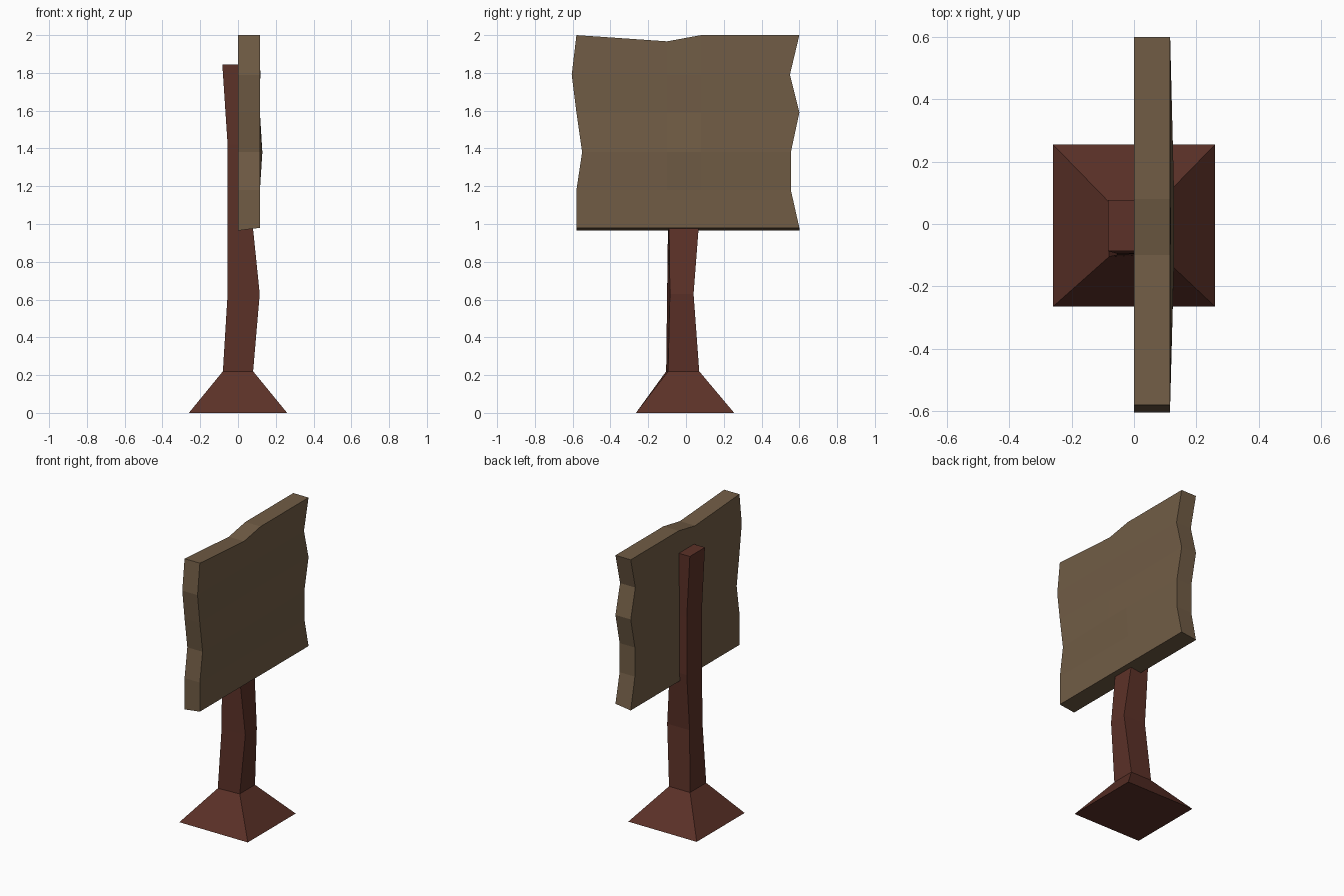
import bpy
import bmesh

cube = bpy.data.objects.get("Cube")
if cube:
    bpy.data.objects.remove(cube, do_unlink=True)


def make_material(name, color):
    mat = bpy.data.materials.new(name)
    mat.use_nodes = True
    mat.diffuse_color = color
    mat.node_tree.nodes["Principled BSDF"].inputs["Base Color"].default_value = color
    return mat


def finish(name, bm, mat):
    bmesh.ops.recalc_face_normals(bm, faces=bm.faces)
    mesh = bpy.data.meshes.new(name)
    bm.to_mesh(mesh)
    bm.free()
    mesh.materials.append(mat)
    obj = bpy.data.objects.new(name, mesh)
    bpy.context.collection.objects.link(obj)
    return obj


def loft(name, rings, mat):
    """Four-sided column through rings of (z, x min, x max, y min, y max, front skew)."""
    bm = bmesh.new()
    loops = []
    for z, x0, x1, y0, y1, skew in rings:
        corners = [(x0, y0), (x1, y0 + skew), (x1, y1), (x0, y1)]
        loops.append([bm.verts.new((x, y, z)) for x, y in corners])
    for low, high in zip(loops, loops[1:]):
        for i in range(4):
            j = (i + 1) % 4
            bm.faces.new((low[i], low[j], high[j], high[i]))
    bm.faces.new(loops[0])
    bm.faces.new(loops[-1])
    return finish(name, bm, mat)


def plank(name, rows, columns, thickness, mat):
    """Ragged board: each row is (z, front edge y, back edge y, bulge of the middle)."""
    bm = bmesh.new()
    grid = []
    for z, front, back, bulge in rows:
        ys = [front, *columns, back]
        grid.append([bm.verts.new((0, y, z)) for y in ys])
    faces = [bm.faces.new((a[i], a[i + 1], b[i + 1], b[i]))
             for a, b in zip(grid, grid[1:]) for i in range(3)]
    # Notch in the top edge
    grid[-1][1].co.z -= 0.033
    outer = bmesh.ops.extrude_face_region(bm, geom=faces, use_keep_orig=True)
    moved = [v for v in outer["geom"] if isinstance(v, bmesh.types.BMVert)]
    bottom = rows[0][0]
    for v in moved:
        v.co.x = thickness
        # Sloping underside
        if abs(v.co.z - bottom) < 0.001:
            v.co.z += 0.015
        # Uneven middle of the sign face
        for z, front, back, bulge in rows:
            if abs(v.co.z - z) < 0.001 and v.co.y in [c.co.y for c in grid[2][1:3]]:
                v.co.x += bulge
    return finish(name, bm, mat)


dark_wood = make_material("dark red wood", (0.107, 0.031, 0.021, 1))
light_wood = make_material("light brown wood", (0.165, 0.108, 0.060, 1))

# Flared foot and crooked post
loft("post", [
    (0.00, -0.26, 0.26, -0.265, 0.255, 0),
    (0.22, -0.08, 0.08, -0.105, 0.07, 0.01),
    (0.63, -0.055, 0.115, -0.10, 0.04, 0.015),
    (1.02, -0.055, 0.075, -0.095, 0.07, 0.005),
    (1.42, -0.055, 0.075, -0.095, 0.07, 0),
    (1.845, -0.083, 0.08, -0.087, 0.077, 0),
], dark_wood)

# Ragged sign board
plank("sign_board", [
    (0.965, -0.58, 0.60, 0),
    (1.18, -0.58, 0.555, 0),
    (1.38, -0.55, 0.555, 0.013),
    (1.59, -0.58, 0.60, -0.005),
    (1.79, -0.605, 0.55, 0.002),
    (2.00, -0.58, 0.60, 0),
], (-0.10, 0.08), 0.116, light_wood)
